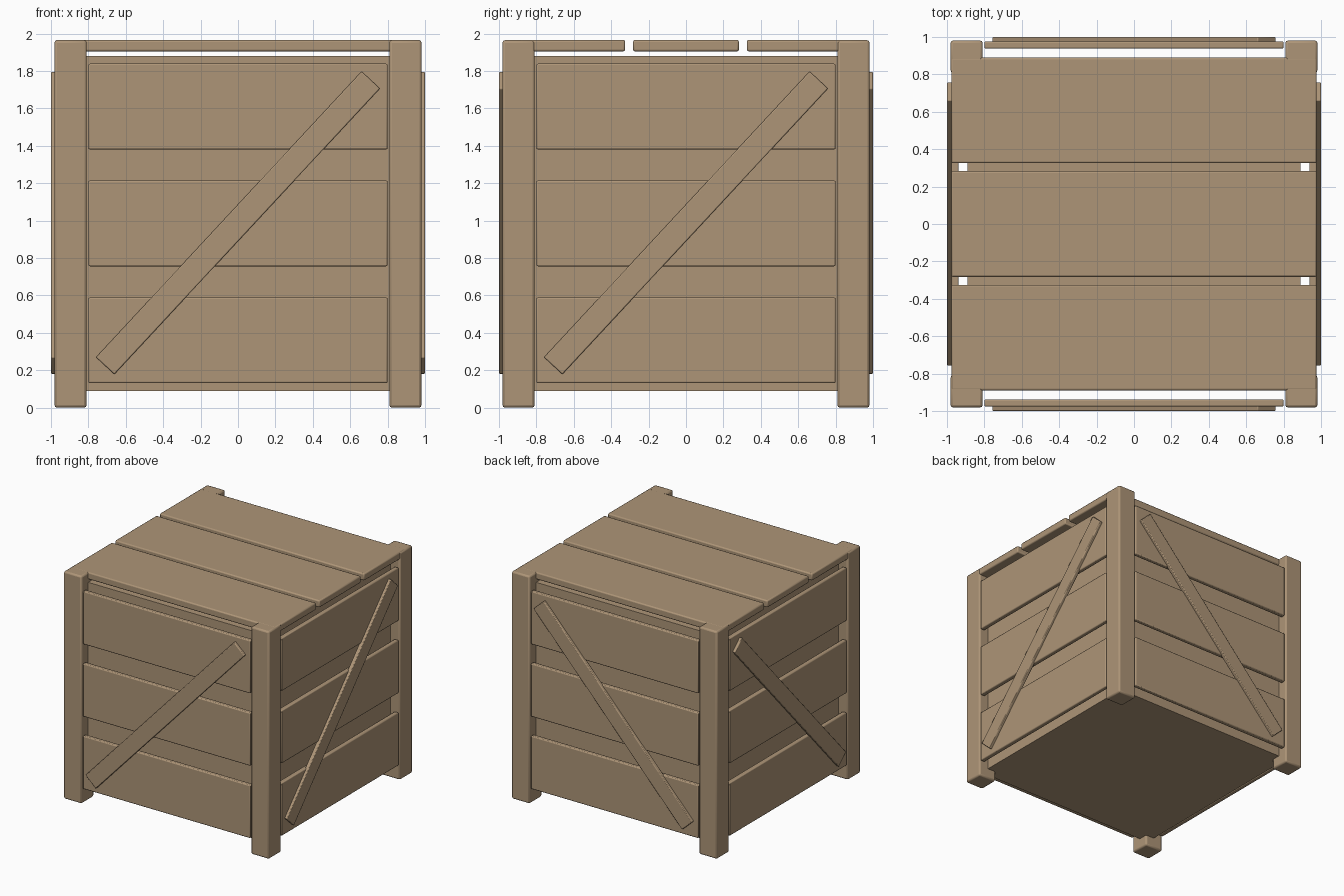
import bpy
import math
from mathutils import Matrix, Vector

default = bpy.data.objects.get("Cube")
if default:
    bpy.data.objects.remove(default, do_unlink=True)

# One wood colour for the whole crate
wood = bpy.data.materials.new("tan_wood")
wood.use_nodes = True
TAN = (0.42, 0.30, 0.185, 1.0)
wood.diffuse_color = TAN
wood.node_tree.nodes["Principled BSDF"].inputs["Base Color"].default_value = TAN


def board(name, low, high, bevel=0.01, turn=Matrix()):
    """Bevelled box between two corners, then moved by the turn matrix."""
    low, high = Vector(low), Vector(high)
    bpy.ops.mesh.primitive_cube_add(size=1)
    obj = bpy.context.object
    obj.name = name
    obj.data.transform(turn @ Matrix.Translation((low + high) / 2)
                       @ Matrix.Diagonal((*(high - low), 1)))
    if turn.determinant() < 0:
        obj.data.flip_normals()
    obj.data.materials.append(wood)
    if bevel:
        mod = obj.modifiers.new("soft_edges", 'BEVEL')
        mod.width = bevel
        mod.segments = 2
        bpy.ops.object.shade_smooth_by_angle(angle=math.radians(40))
    return obj


# Inner box
board("inner_box", (-0.89, -0.89, 0.09), (0.89, 0.89, 1.88), 0)

# Corner posts
for x, side in ((-0.895, "right"), (0.895, "left")):
    for y, end in ((-0.895, "front"), (0.895, "back")):
        board(f"{end}_{side}_post", (x - 0.086, y - 0.086, 0),
              (x + 0.086, y + 0.086, 1.965), 0.014)

# Lid planks
for name, y0, y1 in (("front", -0.89, -0.325), ("middle", -0.283, 0.283),
                     ("back", 0.325, 0.89)):
    board(f"{name}_lid_plank", (-0.977, y0, 1.905), (0.977, y1, 1.966))

# Side planks and a diagonal brace; opposite sides mirror each other
quarter = Matrix.Rotation(math.pi / 2, 4, 'Z')
flip_y = Matrix.Scale(-1, 4, (0, 1, 0))
flip_x = Matrix.Scale(-1, 4, (1, 0, 0))
sides = {"front": Matrix(), "back": flip_y,
         "left": quarter, "right": flip_x @ quarter}
tilt = Matrix.Translation((0, 0, 0.988)) @ Matrix.Rotation(math.radians(-47.1), 4, 'Y')
for side, turn in sides.items():
    for level, z in (("lower", 0.36), ("middle", 0.985), ("upper", 1.61)):
        board(f"{side}_{level}_plank", (-0.80, -0.977, z - 0.229),
              (0.80, -0.937, z + 0.229), 0.008, turn)
    board(f"{side}_brace", (-1.043, -1.0, -0.067), (1.043, -0.965, 0.067),
          0.006, turn @ tilt)
